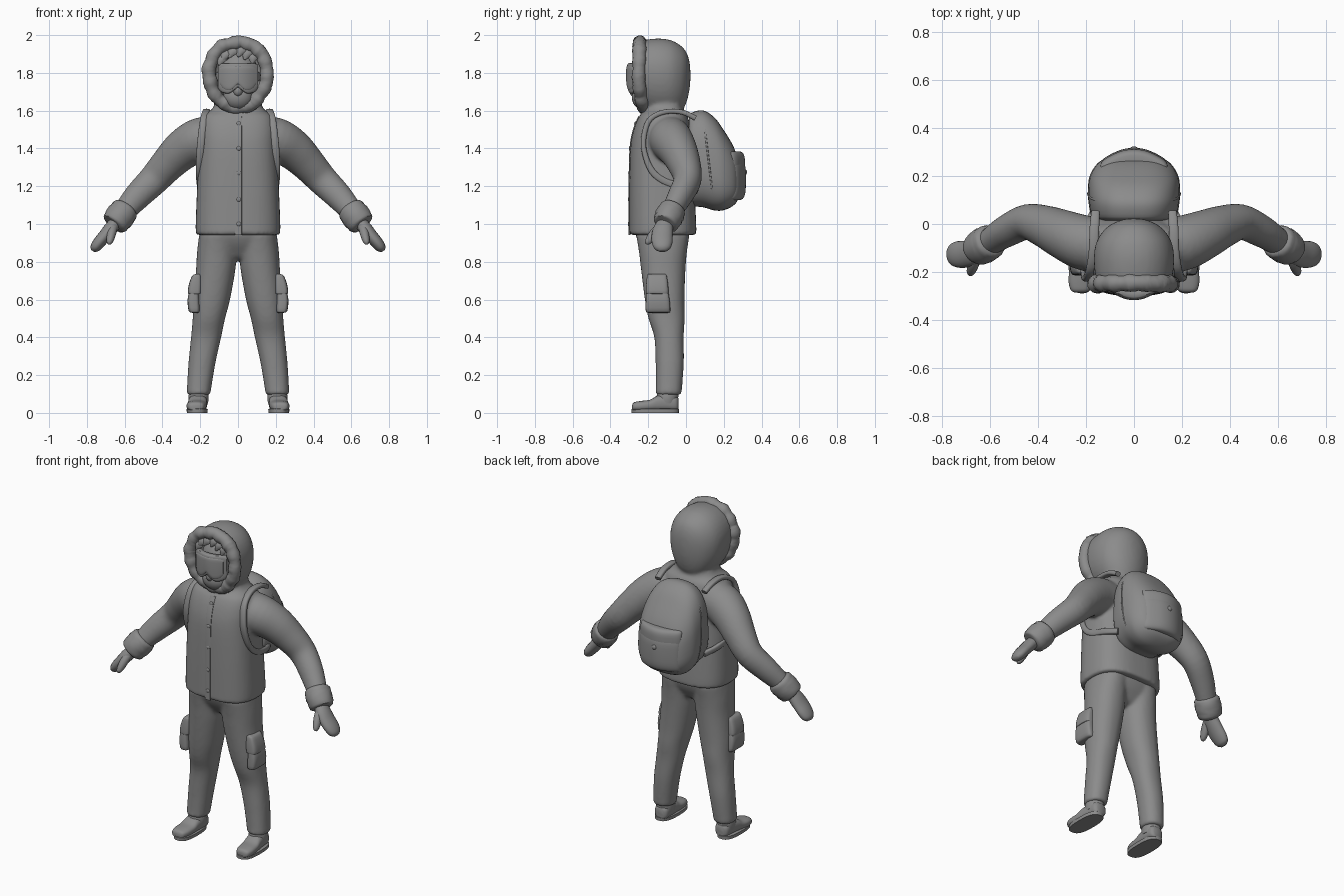
import bpy, bmesh, math, random
from mathutils import Vector

random.seed(3)
GREY = bpy.data.materials.new("dark_grey")
GREY.diffuse_color = (.26, .26, .26, 1)


def smooth_rows(rows, k, closed=False):
    """Catmull-Rom interpolation of parameter rows."""
    n, out = len(rows), []
    get = (lambda i: rows[i % n]) if closed else (lambda i: rows[max(0, min(n - 1, i))])
    for i in range(n if closed else n - 1):
        p0, p1, p2, p3 = (get(i + j) for j in (-1, 0, 1, 2))
        for s in range(k):
            t = s / k
            out.append(tuple(0.5 * (2 * b + (c - a) * t + (2 * a - 5 * b + 4 * c - d) * t * t
                             + (3 * b - a - 3 * c + d) * t ** 3) for a, b, c, d in zip(p0, p1, p2, p3)))
    return out if closed else out + [rows[-1]]


def unit_ring(n, e):
    f = lambda v: math.copysign(abs(v) ** (2 / e), v)
    return [(f(math.cos(2 * math.pi * i / n)), f(math.sin(2 * math.pi * i / n))) for i in range(n)]


def build(name, rings, closed=False, mirror=False, angle=50):
    bm = bmesh.new()
    for sx in ((1, -1) if mirror else (1,)):
        vs = [[bm.verts.new((p[0] * sx, p[1], p[2])) for p in r] for r in rings]
        n = len(vs[0])
        for j in range(len(vs) if closed else len(vs) - 1):
            a, b = vs[j], vs[(j + 1) % len(vs)]
            for i in range(n):
                bm.faces.new((a[i], a[(i + 1) % n], b[(i + 1) % n], b[i]))
        if not closed:
            bm.faces.new(vs[0])
            bm.faces.new(vs[-1])
    bmesh.ops.recalc_face_normals(bm, faces=bm.faces)
    me = bpy.data.meshes.new(name)
    bm.to_mesh(me)
    bm.free()
    me.materials.append(GREY)
    ob = bpy.data.objects.new(name, me)
    bpy.context.collection.objects.link(ob)
    bpy.ops.object.select_all(action='DESELECT')
    ob.select_set(True)
    bpy.context.view_layer.objects.active = ob
    bpy.ops.object.shade_smooth_by_angle(angle=math.radians(angle))
    return ob


def fuse(main, *others, voxel=.01, rounds=8):
    """Join overlapping lofts into one soft cloth skin."""
    bpy.ops.object.select_all(action='DESELECT')
    for o in (main, *others):
        o.select_set(True)
    bpy.context.view_layer.objects.active = main
    bpy.ops.object.join()
    r = main.modifiers.new("fuse", 'REMESH')
    r.mode, r.voxel_size, r.use_smooth_shade = 'VOXEL', voxel, True
    s = main.modifiers.new("soften", 'SMOOTH')
    s.iterations, s.factor = rounds, .5


def loft(name, axis, rows, e=2.0, n=32, k=4, taper=0, **kw):
    """Rows (t, centre a, centre b, radius a, radius b) stacked along an axis."""
    order = {'z': lambda t, a, b: (a, b, t), 'y': lambda t, a, b: (a, t, b), 'x': lambda t, a, b: (t, a, b)}[axis]
    ring = unit_ring(n, e)
    return build(name, [[order(t, a + ra * c * (1 + taper * s), b + rb * s) for c, s in ring]
                        for t, a, b, ra, rb in smooth_rows(rows, k)], **kw)


def tube(name, rows, ref, e=2.0, n=16, k=4, closed=False, bump=0, **kw):
    """Rows (x, y, z, radius along ref, other radius) swept along a path."""
    rows, ring, rings = smooth_rows(rows, k, closed), unit_ring(n, e), []
    m = len(rows)
    for i, (x, y, z, r1, r2) in enumerate(rows):
        nx, pv = (i + 1, i - 1) if closed else (min(i + 1, m - 1), max(i - 1, 0))
        t = (Vector(rows[nx % m][:3]) - Vector(rows[pv % m][:3])).normalized()
        u = Vector(ref)
        u = (u - t * u.dot(t)).normalized()
        v = t.cross(u)
        g = [1 + random.uniform(-bump, bump) for _ in ring]
        rings.append([Vector((x, y, z)) + u * r1 * c * q + v * r2 * s * q for (c, s), q in zip(ring, g)])
    return build(name, rings, closed, **kw)


def ball(name, c, r):
    rows = [(c[2] - r[2] * math.cos(a), c[0], c[1], r[0] * math.sin(a) + 1e-4, r[1] * math.sin(a) + 1e-4)
            for a in (math.pi * i / 12 for i in range(13))]
    return loft(name, 'z', rows, n=24, k=1)


# jacket body, with sleeves, neck and hood fused into it
JACKET = [(.942, 0, -.123, .222, .177), (1.0, 0, -.123, .224, .177), (1.2, 0, -.128, .216, .172),
          (1.4, 0, -.13, .205, .165), (1.5, 0, -.125, .202, .152), (1.57, 0, -.12, .185, .128),
          (1.605, 0, -.115, .14, .1), (1.66, 0, -.11, .11, .085)]
jacket = loft("jacket", 'z', JACKET, e=2.7, n=48)
sleeves = tube("sleeve", [(.10, -.09, 1.46, .11, .11), (.2, -.08, 1.445, .115, .118), (.29, -.045, 1.395, .103, .108),
                          (.37, -.01, 1.318, .088, .093), (.445, .008, 1.235, .074, .082), (.53, -.03, 1.15, .066, .073),
                          (.6, -.075, 1.07, .055, .06), (.63, -.092, 1.035, .05, .052)], (0, 1, 0), n=28, mirror=True)
neck = loft("hood_neck", 'z', [(1.54, 0, -.12, .165, .115), (1.6, 0, -.118, .128, .103), (1.66, 0, -.108, .128, .106),
                               (1.73, 0, -.1, .142, .108), (1.8, 0, -.095, .15, .105)])
hood = loft("hood", 'y', [(-.17, 0, 1.775, .115, .155), (-.235, 0, 1.785, .13, .16), (-.235, 0, 1.785, .155, .185),
                          (-.15, 0, 1.775, .166, .207), (-.08, 0, 1.77, .157, .203), (-.03, 0, 1.768, .128, .178),
                          (0, 0, 1.775, .092, .138), (.018, 0, 1.785, .048, .077), (.024, 0, 1.785, .008, .012)],
            e=2.1, n=40, taper=.1)
fuse(jacket, sleeves, neck, hood, rounds=6)

# front placket and buttons
front = [(0.002, b - rb + .001, t, .018, .005) for t, a, b, ra, rb in JACKET[:6]]
tube("jacket_placket", front, (1, 0, 0), e=5)
for z, y in ((1.53, -.268), (1.4, -.297), (1.27, -.3), (1.13, -.302), (1.0, -.302)):
    ball("jacket_button", (0.004, y, z), (.012, .006, .012))

# fur cuffs and mittens
tube("fur_cuff", [(.588, -.066, 1.088, .045, .045), (.594, -.07, 1.08, .068, .07), (.613, -.082, 1.055, .075, .077),
                  (.637, -.097, 1.025, .073, .076), (.655, -.108, 1.0, .064, .068), (.66, -.111, .994, .04, .04)],
     (0, 1, 0), n=20, k=3, bump=.03, mirror=True)
tube("mitten", [(.645, -.105, 1.01, .04, .034), (.675, -.12, .975, .052, .036), (.705, -.126, .938, .056, .034),
                (.737, -.126, .9, .054, .032), (.758, -.124, .872, .042, .026), (.767, -.123, .857, .02, .012)],
     (0, 1, 0), n=20, mirror=True)
tube("mitten_thumb", [(.66, -.14, .985, .022, .024), (.668, -.165, .955, .025, .024), (.675, -.187, .925, .023, .021),
                      (.68, -.203, .903, .016, .015), (.681, -.209, .893, .006, .006)], (0, 1, 0), mirror=True)

# trousers, hips and legs fused
hips = loft("trousers", 'z', [(1.02, 0, -.125, .19, .14), (.95, 0, -.125, .203, .143), (.9, 0, -.122, .203, .128),
                              (.86, 0, -.12, .19, .105), (.825, 0, -.118, .13, .08), (.81, 0, -.118, .08, .05)], e=2.4, n=40)
legs = loft("trouser_leg", 'z', [(.95, .107, -.123, .098, .143), (.85, .112, -.122, .105, .127), (.75, .119, -.12, .104, .117),
                                 (.6, .139, -.113, .097, .105), (.5, .154, -.103, .086, .096), (.4, .169, -.09, .08, .078),
                                 (.27, .19, -.086, .072, .075), (.14, .205, -.09, .065, .07), (.105, .208, -.092, .063, .069),
                                 (.095, .208, -.092, .057, .062)], e=2.2, mirror=True)
fuse(hips, legs, rounds=10)

# cargo pockets with flaps
loft("cargo_pocket", 'z', [(.53, .228, -.148, .015, .055), (.54, .232, -.148, .029, .065), (.6, .236, -.15, .031, .063),
                           (.65, .232, -.152, .024, .057)], e=4, k=3, mirror=True)
loft("cargo_pocket_flap", 'z', [(.63, .228, -.152, .03, .058), (.637, .23, -.152, .036, .06), (.68, .226, -.153, .034, .058),
                                (.725, .219, -.154, .024, .052), (.735, .215, -.154, .01, .046)], e=4, k=3, mirror=True)

# boots
loft("boot", 'y', [(-.285, .224, .028, .022, .014), (-.275, .223, .034, .04, .022), (-.24, .221, .036, .051, .027),
                   (-.19, .217, .04, .052, .03), (-.15, .214, .05, .05, .042), (-.1, .21, .054, .048, .046),
                   (-.055, .209, .05, .043, .042), (-.04, .208, .045, .028, .032)], e=2.6, mirror=True)
loft("boot_collar", 'z', [(.05, .209, -.1, .05, .055), (.075, .209, -.099, .053, .057), (.1, .209, -.097, .051, .056),
                          (.12, .209, -.096, .04, .045)], mirror=True)
loft("boot_sole", 'z', [(0, .216, -.163, .055, .125), (.02, .216, -.163, .056, .126), (.024, .216, -.163, .05, .12)],
     e=2.7, k=1, mirror=True)

# fur trim round the hood opening
fur = []
for i in range(30):
    a = 2 * math.pi * i / 30
    s, r = math.sin(a), .036 + .004 * (-1) ** i * random.uniform(.1, 1)
    w = 1 + random.uniform(-.02, .02)
    y = -.25 + (.03 * s * s if s < 0 else .005 * s)
    fur.append((.153 * math.cos(a) * w * (1 + .06 * s), y, 1.789 + .173 * s * w, r, r))
tube("hood_fur_trim", fur, (0, 1, 0), n=14, k=4, closed=True, bump=.05)

# head, face mask and hair
ball("head", (0, -.17, 1.775), (.11, .105, .15))
ball("face_mask", (0, -.225, 1.672), (.078, .062, .068))
ball("mask_nose", (0, -.275, 1.705), (.025, .025, .03))
for x, tip, z in ((-.075, -.1, 1.87), (-.045, -.085, 1.895), (-.01, -.05, 1.91), (.03, .0, 1.915), (.06, .035, 1.9), (.085, .075, 1.88)):
    tube("hair_tuft", [(x, -.22, z + .02, .035, .022), ((x + tip) / 2, -.255, z + .005, .03, .018),
                       (tip, -.268, z - .03, .006, .004)], (1, 0, 0), n=8)

# snow goggles: frame, lens and strap, bowed round the face with a nose notch
def goggles(name, half, top, low, lift, y0, thick):
    rows = []
    for i in range(21):
        x = half * (i / 10 - 1)
        q = abs(x) / half
        zt = top - .01 * q ** 8
        zb = low + lift * max(0, 1 - q / .45) ** 1.2 + .03 * q ** 6
        rows.append((x, y0 + 4 * x * x, (zt + zb) / 2, thick, (zt - zb) / 2))
    loft(name, 'x', rows, e=5, n=24, k=1, angle=40)

goggles("goggle_frame", .107, 1.852, 1.69, .035, -.293, .02)
goggles("goggle_lens", .094, 1.838, 1.705, .036, -.297, .02)
tube("goggle_strap", [(.108 * math.cos(a), -.17 - .108 * math.sin(a), 1.78, .024, .01)
                      for a in (math.pi * i / 12 for i in range(13))], (0, 0, 1), e=4)

# backpack body and its piping seam
loft("backpack", 'y', [(.015, 0, 1.34, .15, .225), (.03, 0, 1.342, .175, .247), (.09, 0, 1.345, .188, .256),
                       (.15, 0, 1.318, .19, .246), (.2, 0, 1.285, .183, .212), (.25, 0, 1.255, .153, .158),
                       (.275, 0, 1.235, .11, .105), (.283, 0, 1.23, .04, .04)], e=2.7, n=48, taper=-.06)
tube("backpack_piping", [(.189 * c * (1 - .06 * s), .12 - .03 * s, 1.334 + .252 * s, .005, .005)
                         for c, s in unit_ring(48, 2.7)], (0, 1, 0), n=8, k=1, closed=True)

# outer pocket, its flap and fastener
def pouch(name, half, cz, rz, y0, thick):
    rows = [(half * q, y0 - 2.8 * (half * q) ** 2, cz, thick * f, rz * f)
            for q, f in ((-1, .75), (-.96, .93), (-.8, 1), (-.4, 1), (0, 1), (.4, 1), (.8, 1), (.96, .93), (1, .75))]
    loft(name, 'x', rows, e=3.4, k=3)

pouch("backpack_pocket", .138, 1.235, .108, .275, .042)
pouch("backpack_pocket_flap", .14, 1.315, .07, .268, .044)
ball("pocket_fastener", (0, .311, 1.275), (.016, .012, .016))

# shoulder straps looping round each arm
tube("shoulder_strap", [(.16, .05, 1.56, .018, .014), (.165, -.02, 1.592, .02, .013), (.168, -.11, 1.594, .02, .013),
                        (.18, -.19, 1.555, .02, .014), (.192, -.222, 1.47, .02, .014), (.2, -.22, 1.38, .02, .014),
                        (.208, -.18, 1.28, .015, .017), (.208, -.11, 1.225, .012, .018),
                        (.2, -.02, 1.2, .012, .018), (.165, .06, 1.18, .014, .018)], (1, 0, 0), e=3, mirror=True)
